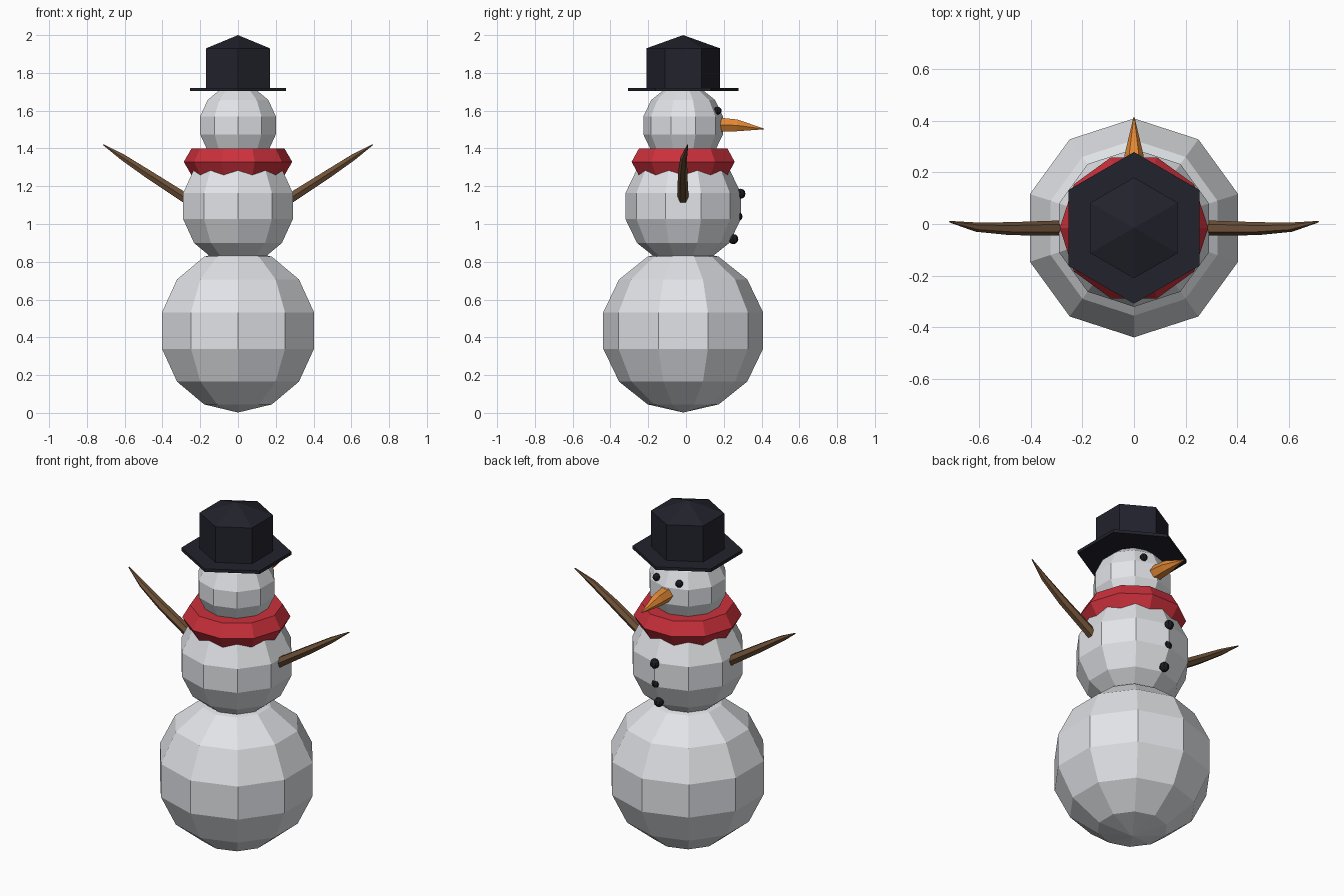
import bpy, bmesh, math
from mathutils import Vector

if "Cube" in bpy.data.objects:
    bpy.data.objects.remove(bpy.data.objects["Cube"])

CY = -0.015  # y of the body axis


def material(name, rgb):
    m = bpy.data.materials.new(name)
    m.diffuse_color = (*rgb, 1)
    m.use_nodes = True
    m.node_tree.nodes["Principled BSDF"].inputs["Base Color"].default_value = m.diffuse_color
    return m


SNOW = material("snow", (0.80, 0.82, 0.85))
RED = material("scarf_red", (0.60, 0.03, 0.045))
BLACK = material("hat_black", (0.016, 0.016, 0.026))
COAL = material("coal", (0.012, 0.012, 0.015))
ORANGE = material("carrot_orange", (0.78, 0.25, 0.035))
WOOD = material("stick_brown", (0.16, 0.085, 0.04))


def finish(bm, name, mat):
    bmesh.ops.remove_doubles(bm, verts=bm.verts, dist=1e-5)
    bmesh.ops.recalc_face_normals(bm, faces=bm.faces)
    me = bpy.data.meshes.new(name)
    bm.to_mesh(me)
    bm.free()
    me.materials.append(mat)
    ob = bpy.data.objects.new(name, me)
    bpy.context.collection.objects.link(ob)
    return ob


def ball(name, loc, r, mat, seg=10, rings=7):
    bm = bmesh.new()
    bmesh.ops.create_uvsphere(bm, u_segments=seg, v_segments=rings, radius=r)
    bmesh.ops.translate(bm, verts=bm.verts, vec=loc)
    return finish(bm, name, mat)


def skin(bm, rings):
    """Join consecutive vertex rings with quads."""
    n = len(rings[0])
    for a, b in zip(rings, rings[1:]):
        for i in range(n):
            j = (i + 1) % n
            bm.faces.new((a[i], a[j], b[j], b[i]))


def lathe(name, profile, sides, start, mat):
    """Revolve (radius, z) points around the body axis."""
    bm = bmesh.new()
    angles = [start + math.tau * i / sides for i in range(sides)]
    skin(bm, [[bm.verts.new((r * math.cos(a), CY + r * math.sin(a), z)) for a in angles]
              for r, z in profile])
    bmesh.ops.dissolve_degenerate(bm, dist=1e-6, edges=bm.edges)
    return finish(bm, name, mat)


def taper(name, path, radii, mat, sides=6):
    """Tapered stick along a path."""
    bm = bmesh.new()
    pts = [Vector(p) for p in path]
    rings = []
    for i, p in enumerate(pts):
        d = (pts[min(i + 1, len(pts) - 1)] - pts[max(i - 1, 0)]).normalized()
        up = Vector((0, 0, 1))
        u = d.cross(up).normalized()
        v = u.cross(d)
        rings.append([bm.verts.new(p + radii[i] * (u * math.cos(math.tau * k / sides)
                                                   + v * math.sin(math.tau * k / sides)))
                      for k in range(sides)])
    skin(bm, rings)
    bm.faces.new(rings[0])
    bm.faces.new(rings[-1])
    return finish(bm, name, mat)


# Snow body
ball("lower_body", (0, CY, 0.436), 0.434, SNOW)
ball("middle_body", (0, CY, 1.095), 0.313, SNOW)
ball("head", (0, CY, 1.522), 0.216, SNOW)

# Scarf: ring with a hexagonal section
section = [(0.204 + 0.083 * math.cos(math.tau * i / 6), 1.329 + 0.083 * math.sin(math.tau * i / 6))
           for i in range(7)]
lathe("scarf", section, 10, 0, RED)

# Hat: brim and crown with a pointed top, six sided
lathe("hat", [(0, 1.703), (0.293, 1.703), (0.293, 1.721), (0.195, 1.721), (0.195, 1.93), (0, 2.0)],
      6, math.pi / 2, BLACK)

# Nose
taper("nose", [(0, 0.13, 1.527), (0, 0.27, 1.522), (0, 0.413, 1.503)],
      [0.047, 0.036, 0.002], ORANGE)

# Eyes and arms, one per side
for side, s in (("left", -1), ("right", 1)):
    ball(side + "_eye", (s * 0.074, 0.168, 1.60), 0.021, COAL, 8, 6)
    taper(side + "_arm", [(s * 0.22, CY, 1.10), (s * 0.48, -0.018, 1.267),
                          (s * 0.61, -0.012, 1.353), (s * 0.713, 0.009, 1.42)],
          [0.031, 0.025, 0.018, 0.003], WOOD)

# Buttons
for i, (y, z) in enumerate([(0.288, 1.16), (0.272, 1.04), (0.25, 0.92)]):
    ball("button_%d" % (i + 1), (0, y, z), 0.027, COAL, 8, 6)
